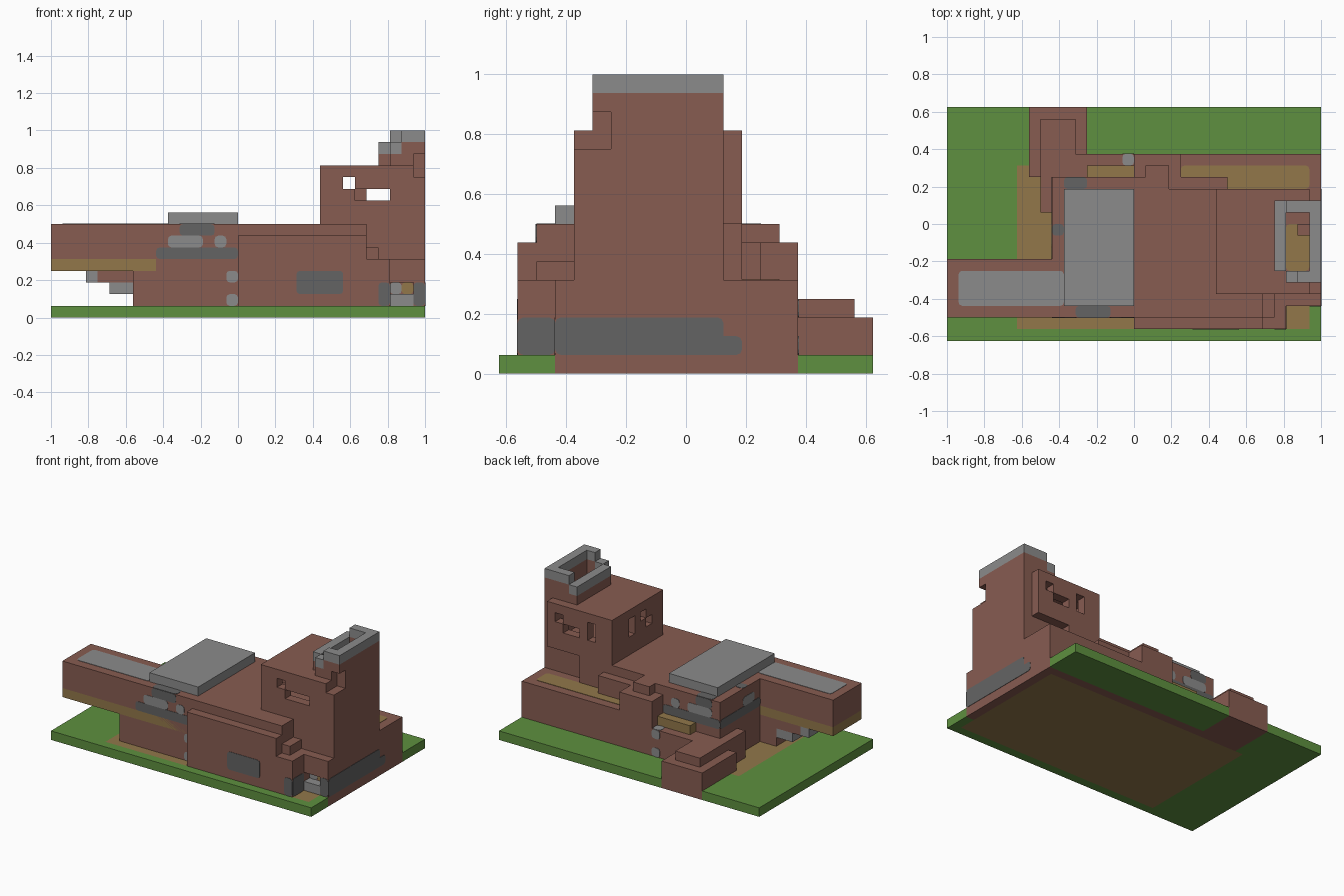
import bpy, bmesh
from mathutils import Vector

U = 1 / 16  # one building block

cube = bpy.data.objects.get("Cube")
if cube:
    bpy.data.objects.remove(cube, do_unlink=True)


def material(name, rgb):
    m = bpy.data.materials.new(name)
    m.use_nodes = True
    m.diffuse_color = (*rgb, 1)
    bsdf = next(n for n in m.node_tree.nodes if n.type == "BSDF_PRINCIPLED")
    bsdf.inputs["Base Color"].default_value = (*rgb, 1)
    bsdf.inputs["Roughness"].default_value = 0.9
    return m


brick = material("red brick", (0.245, 0.107, 0.083))
stone = material("light stone", (0.26, 0.26, 0.26))
slate = material("dark stone", (0.127, 0.127, 0.127))
grass = material("grass green", (0.112, 0.278, 0.05))
wood = material("tan wood", (0.287, 0.185, 0.068))


def box(name, mat, x, y, z, round_axis=None):
    """Block spanning the given (low, high) ranges, in block units."""
    bm = bmesh.new()
    bmesh.ops.create_cube(bm, size=1)
    for v in bm.verts:
        v.co = Vector(((r[0] + r[1]) / 2 + c * (r[1] - r[0])) * U
                      for c, r in zip(v.co, (x, y, z)))
    if round_axis is not None:
        edges = [e for e in bm.edges
                 if abs((e.verts[0].co - e.verts[1].co).normalized()[round_axis]) > 0.9]
        bmesh.ops.bevel(bm, geom=edges, offset=0.3 * U, segments=2, affect='EDGES', profile=0.5)
    me = bpy.data.meshes.new(name)
    bm.to_mesh(me)
    bm.free()
    me.materials.append(mat)
    ob = bpy.data.objects.new(name, me)
    bpy.context.collection.objects.link(ob)
    return ob


def patch(name, mat, x, y, z):
    """Thin rounded plate; the axis given as a single number is its normal."""
    ranges = [x, y, z]
    axis = next(i for i, r in enumerate(ranges) if not isinstance(r, tuple))
    at = ranges[axis]
    ranges[axis] = (at - 0.04, at + 0.04)
    return box(name, mat, *ranges, round_axis=axis)


def cut(ob, x, y, z):
    """Carve a block-shaped opening out of an object."""
    tool = box("cutter", brick, x, y, z)
    tool.hide_render = True
    mod = ob.modifiers.new("opening", 'BOOLEAN')
    mod.operation, mod.solver, mod.object = 'DIFFERENCE', 'EXACT', tool
    bpy.context.view_layer.objects.active = ob
    bpy.ops.object.modifier_apply(modifier=mod.name)
    bpy.data.objects.remove(tool, do_unlink=True)


# Ground layer
ground = (0, 1)
box("lawn_left", grass, (-16, -10), (-10, 10), ground)
box("lawn_front", grass, (-10, 16), (-10, -9), ground)
box("lawn_back", grass, (-4, 16), (6, 10), ground)
box("lawn_strip", grass, (-10, -9), (5, 10), ground)
box("lawn_corner", grass, (15, 16), (-9, -7), ground)
box("floor", wood, (-10, 15), (-9, 5), ground)
box("back_foundation", brick, (-9, 16), (5, 6), ground)
box("side_foundation", brick, (15, 16), (-7, 5), ground)
box("annex_foundation", brick, (-9, -4), (6, 10), ground)

# Back annex and its low wall
box("annex", brick, (-9, -4), (6, 10), (1, 3))
box("annex_top", brick, (-8, -5), (6, 9), (3, 4))
box("annex_shoulder", brick, (-9, -7), (4, 6), (1, 3))
box("annex_wall", brick, (-8, -7), (1, 6), (1, 4))

# Left house and overhanging wing
box("house_lower", brick, (-7, 0), (-8, 6), (1, 4))
box("wing_base", brick, (-9, 0), (-8, -3), (1, 4))
box("house_upper", brick, (-7, 0), (-8, 4), (4, 8))
box("wing_beam", wood, (-16, 0), (-8, -3), (4, 5))
box("wing", brick, (-16, -7), (-8, -3), (5, 8))
box("roof_slab", stone, (-6, 0), (-7, 3), (8, 9))
box("back_balcony", wood, (-4, 0), (4, 5), (4, 5))
patch("wing_roof_panel", stone, (-15, -6), (-7, -4), 8)
box("bracket_tip", stone, (-13, -12), (-5, -3), (3, 4))
box("bracket_beam", brick, (-12, -9), (-5, -3), (3, 4))
box("bracket_step", stone, (-11, -9), (-5, -3), (2, 3))

# House wall stonework, front and back
for side, y in (("front", -8), ("back", 4)):
    patch(side + "_stone_band", slate, (-7, 0), y, (5, 6))
    patch(side + "_wide_window", stone, (-6, -3), y, (6, 7))
    patch(side + "_small_window", stone, (-2, -1), y, (6, 7))
patch("front_lintel", slate, (-5, -2), -8, (7, 8))
patch("front_lintel_top", slate, (-5, -2), (-8, -7), 8)
patch("back_lintel_top", slate, (-6, -4), (3, 4), 8)
patch("back_lintel", slate, (-6, -4), 4, (7, 8))
patch("side_lintel_top", slate, (-7, -6), (-1, 0), 8)
patch("side_stone_band", slate, -7, (-3, 4), (5, 6))
patch("side_window", stone, -7, (-2, 0), (6, 7))
for z in ((1, 2), (3, 4)):
    patch("front_quoin", stone, (-1, 0), -8, z)
    patch("back_quoin", stone, (-1, 0), 6, z)
patch("quoin_top", stone, (-1, 0), (5, 6), 4)

# Main hall
box("hall_base", brick, (0, 13), (-9, 6), (1, 5))
box("hall_base_right", brick, (13, 16), (-6, 6), (1, 5))
box("hall_body", brick, (0, 11), (-8, 3), (5, 8))
box("hall_front_ledge", brick, (0, 11), (-9, -8), (5, 7))
box("front_step", brick, (11, 12), (-8, -6), (5, 6))
box("back_ledge", brick, (0, 4), (3, 6), (5, 7))
box("back_ledge_top", brick, (0, 3), (3, 4), (7, 8))
box("back_bump", brick, (1, 3), (4, 5), (7, 8))
box("back_step", brick, (4, 8), (3, 4), (5, 7))
patch("terrace", wood, (4, 15), (3, 5), 5)
patch("front_stone", slate, (5, 9), -9, (2, 4))

# Corner doorway
box("door_lintel", brick, (13, 16), (-7, -6), (3, 5))
box("door_post", brick, (15, 16), (-7, -6), (1, 3))
box("door_step", stone, (13, 15), (-7, -6), (1, 2))
patch("door", wood, (14, 15), -6, (2, 3))
patch("door_side", stone, (13, 14), -6, (2, 3))
patch("post_stone", slate, (15, 16), -7, (1, 3))
patch("corner_stone", slate, (12, 13), -9, (1, 3))
patch("corner_stone_side", slate, 13, (-9, -7), (1, 3))
patch("right_stone", slate, 16, (-7, 2), (1, 3))
patch("right_stone_end", slate, 16, (1, 3), (1, 2))

# Tower with hollow upper room
box("tower_lower", brick, (11, 16), (-6, 2), (5, 8))
room = box("tower_room", brick, (7, 15), (-6, 3), (8, 13))
cut(room, (8, 14), (-5, 2), (9, 12))
for x, z in (((9, 10), (11, 12)), ((10, 13), (10, 11))):
    cut(room, x, (-6.5, -4.5), z)
for x, z in (((13, 14), (11, 12)), ((11, 13), (10, 11)), ((9, 10), (10, 12))):
    cut(room, x, (1.5, 3.5), z)
for y, z in (((-1, 0), (10, 12)), ((-3, -2), (11, 12)), ((-4, -3), (10, 11))):
    cut(room, (6.5, 8.5), y, z)
box("tower_right_wall", brick, (15, 16), (-6, 2), (8, 12))
box("tower_right_wall_top", brick, (15, 16), (-4, 2), (12, 15))

# Crown of the tower
box("crown_left", brick, (12, 13), (-4, 2), (13, 14))
box("crown_left_cap", stone, (12, 13), (-4, 2), (14, 15))
box("crown_front", brick, (13, 15), (-5, -4), (13, 14))
box("crown_front_stone", stone, (13, 14), (-5, -4), (14, 15))
box("crown_front_post", brick, (14, 16), (-5, -4), (14, 15))
box("crown_back", brick, (13, 15), (1, 2), (13, 15))
box("crown_post", brick, (14, 15), (-1, 0), (13, 14))
patch("crown_floor", wood, (13, 15), (-4, 0), 13)
box("cap_front", stone, (14, 16), (-5, -4), (15, 16))
box("cap_right", stone, (15, 16), (-4, 1), (15, 16))
box("cap_back", stone, (13, 16), (1, 2), (15, 16))
